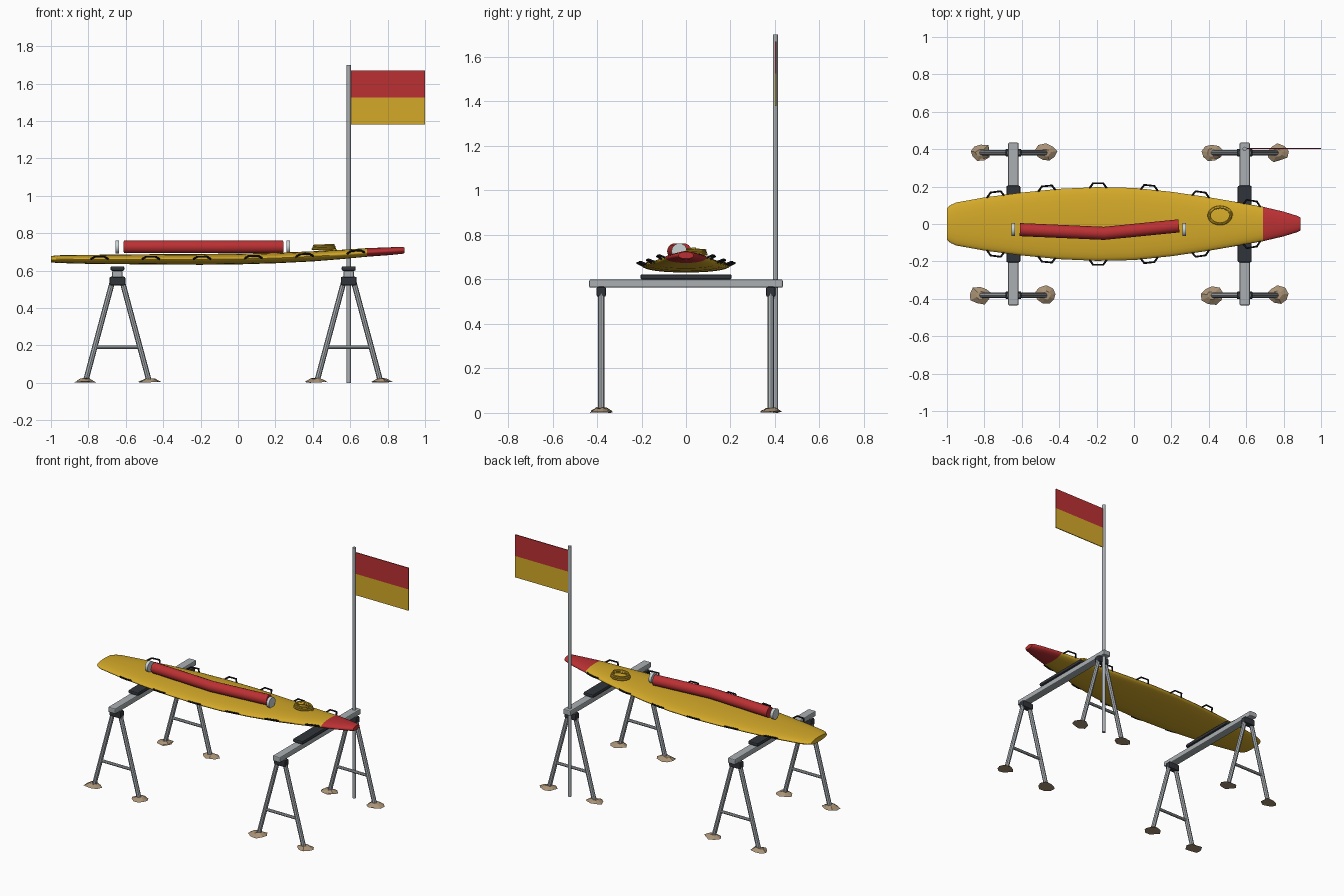
import bpy, bmesh, math, random
from mathutils import Vector

if "Cube" in bpy.data.objects:
    bpy.data.objects.remove(bpy.data.objects["Cube"])

random.seed(4)

def mat(name, r, g, b):
    m = bpy.data.materials.new(name)
    m.diffuse_color = (r, g, b, 1)
    m.use_nodes = True
    m.node_tree.nodes["Principled BSDF"].inputs["Base Color"].default_value = m.diffuse_color
    return m

YELLOW = mat("yellow", 0.66, 0.40, 0.022)
RED = mat("red", 0.50, 0.030, 0.033)
GREY = mat("metal grey", 0.40, 0.43, 0.45)
LIGHT = mat("pale grey", 0.60, 0.65, 0.66)
DARK = mat("dark rubber", 0.030, 0.034, 0.042)
BLACK = mat("black webbing", 0.012, 0.012, 0.014)
SAND = mat("sand", 0.40, 0.29, 0.18)

def obj_from_bm(name, bm, *mats):
    bmesh.ops.recalc_face_normals(bm, faces=bm.faces[:])
    me = bpy.data.meshes.new(name)
    bm.to_mesh(me)
    bm.free()
    o = bpy.data.objects.new(name, me)
    bpy.context.collection.objects.link(o)
    for m in mats:
        me.materials.append(m)
    return o

def activate(o):
    bpy.ops.object.select_all(action='DESELECT')
    o.select_set(True)
    bpy.context.view_layer.objects.active = o

def smooth(o, deg=40):
    activate(o)
    bpy.ops.object.shade_smooth_by_angle(angle=math.radians(deg))

def box(name, centre, size, m, bevel=0):
    bm = bmesh.new()
    bmesh.ops.create_cube(bm, size=1)
    for v in bm.verts:
        v.co = Vector(centre) + Vector([v.co[i] * size[i] for i in range(3)])
    o = obj_from_bm(name, bm, m)
    if bevel:
        b = o.modifiers.new("bevel", 'BEVEL')
        b.width, b.segments = bevel, 2
    return o

def rod(name, a, b, r, m, sides=12):
    a, b = Vector(a), Vector(b)
    bm = bmesh.new()
    bmesh.ops.create_cone(bm, cap_ends=True, segments=sides, radius1=r, radius2=r,
                          depth=(b - a).length)
    q = (b - a).to_track_quat('Z', 'Y')
    for v in bm.verts:
        v.co = q @ v.co + (a + b) / 2
    o = obj_from_bm(name, bm, m)
    smooth(o)
    return o

def tube(name, pts, r, m, res=3, cyclic=False):
    cu = bpy.data.curves.new(name, 'CURVE')
    cu.dimensions = '3D'
    cu.bevel_depth, cu.bevel_resolution, cu.use_fill_caps = r, res, True
    s = cu.splines.new('POLY')
    s.points.add(len(pts) - 1)
    for p, c in zip(s.points, pts):
        p.co = (*c, 1)
    s.use_cyclic_u = cyclic
    o = bpy.data.objects.new(name, cu)
    bpy.context.collection.objects.link(o)
    cu.materials.append(m)
    activate(o)
    bpy.ops.object.convert(target='MESH')
    smooth(bpy.context.object)

# Board stations: x, half width, centre height, half thickness
STATIONS = [(-1.0, .085, .661, .017), (-.98, .102, .661, .019), (-.95, .115, .661, .021),
            (-.8, .142, .660, .024), (-.6, .168, .660, .026), (-.4, .188, .660, .028),
            (-.2, .197, .660, .029), (0, .193, .662, .029), (.2, .172, .667, .028),
            (.4, .143, .676, .027), (.55, .117, .686, .025), (.69, .092, .697, .023),
            (.80, .066, .703, .021), (.875, .043, .708, .019), (.89, .034, .708, .015)]

def station(x):
    for a, b in zip(STATIONS, STATIONS[1:]):
        if a[0] <= x <= b[0]:
            t = (x - a[0]) / (b[0] - a[0])
            return [p + (q - p) * t for p, q in zip(a, b)]

bm = bmesh.new()
N = 28
rings = []
for x, w, zc, h in STATIONS:
    ring = []
    for i in range(N):
        a = 2 * math.pi * i / N
        c, s = math.cos(a), math.sin(a)
        ring.append(bm.verts.new((x, w * math.copysign(abs(c) ** .9, c), zc + h * s)))
    rings.append(ring)
for r0, r1 in zip(rings, rings[1:]):
    for i in range(N):
        f = bm.faces.new((r0[i], r0[(i + 1) % N], r1[(i + 1) % N], r1[i]))
        f.smooth = True
bm.faces.new(rings[0])
bm.faces.new(rings[-1])
for f in bm.faces:      # painted nose
    f.material_index = int(f.calc_center_median().x > .69)
smooth(obj_from_bm("rescue_board", bm, YELLOW, RED), 50)

# Grab handles along both rails
for i in range(6):
    x = -.74 + i * .274
    for s in (1, -1):
        pts = []
        for dx, out, dz in ((-.047, -.006, 0), (-.027, .022, .014), (.027, .022, .014), (.047, -.006, 0)):
            _, w, zc, _ = station(x + dx)
            pts.append((x + dx, s * (w + out), zc + dz))
        tube("grab_handle", pts, .0055, BLACK, 1)

# Rescue tube with its end caps
tube("rescue_tube", [(-.61, -.03, .727), (-.16, -.05, .727), (.24, -.01, .727)], .035, RED, 5)
for x in (-.645, .268):
    rod("tube_end_cap", (x - .01, -.03, .727), (x + .01, -.03, .727), .035, LIGHT, 20)

# Coiled line on the deck
coil = []
for i in range(73):
    a = 2 * math.pi * i / 24
    r = .064 - .004 * i / 24
    coil.append((.46 + r * math.cos(a), .045 + r * .76 * math.sin(a), .71 + .028 * i / 72))
tube("coiled_line", coil, .005, YELLOW, 1)

# Two trestles: beam, pad, and an A-frame at each end
for tx in (-.645, .592):
    box("trestle_beam", (tx, 0, .581), (.055, .87, .036), GREY, .006)
    box("beam_pad", (tx, 0, .611), (.075, .41, .024), DARK, .008)
    for y in (-.381, .381):
        box("leg_collar", (tx, y, .544), (.085, .042, .046), DARK, .008)
        rod("cross_bar", (tx - .12, y, .19), (tx + .12, y, .19), .010, GREY, 8)
        for s in (-1, 1):
            rod("trestle_leg", (tx + s * .168, y, .015), (tx + s * .02, y, .565), .0145, GREY, 8)
            # low irregular mound of sand round the foot
            bm = bmesh.new()
            bmesh.ops.create_cone(bm, cap_ends=True, segments=9, radius1=.056,
                                  radius2=.024, depth=.022)
            for v in bm.verts:
                k = random.uniform(.82, 1.12)
                v.co = (tx + s * .175 + v.co.x * k * 1.05, y + v.co.y * k * .88,
                        .004 if v.co.z < 0 else .022 + random.uniform(-.004, .004))
                if v.co.z < .01:
                    v.co.z += random.uniform(-.004, .006)
            obj_from_bm("sand_mound", bm, SAND)

# Flag on its pole
rod("flag_pole", (.592, .402, 0), (.592, .402, 1.70), .0115, GREY)
box("flag_top", (.802, .403, 1.5975), (.396, .006, .145), RED)
box("flag_bottom", (.802, .403, 1.4525), (.396, .006, .145), YELLOW)
